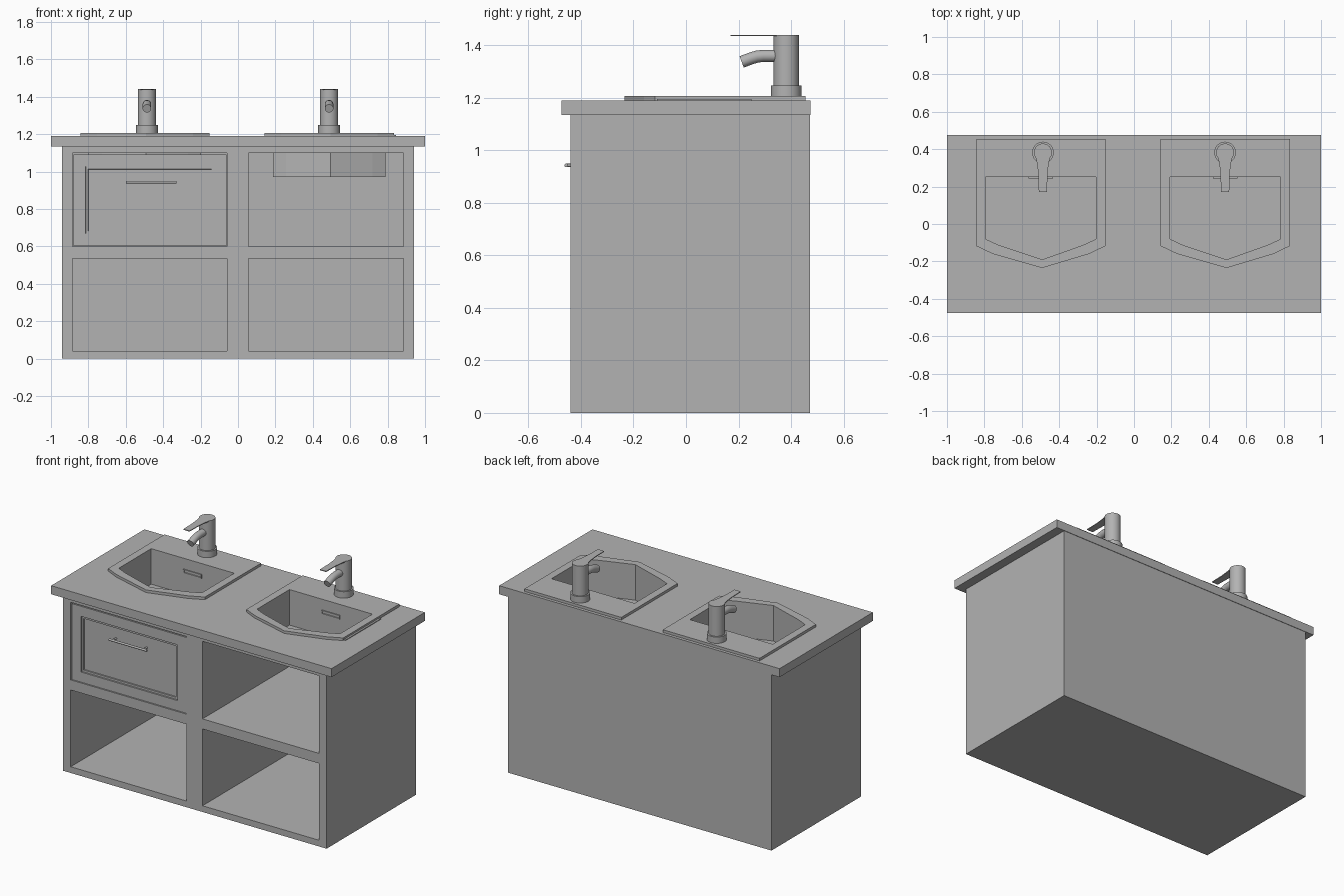
import bpy, bmesh, math
from mathutils import Vector

if "Cube" in bpy.data.objects:
    bpy.data.objects.remove(bpy.data.objects["Cube"], do_unlink=True)

grey = bpy.data.materials.new("plain grey")
grey.use_nodes = True
grey.diffuse_color = (0.45, 0.45, 0.45, 1)
grey.node_tree.nodes["Principled BSDF"].inputs["Base Color"].default_value = (0.45, 0.45, 0.45, 1)


def finish(name, bm, smooth=False):
    bmesh.ops.recalc_face_normals(bm, faces=bm.faces)
    mesh = bpy.data.meshes.new(name)
    bm.to_mesh(mesh)
    bm.free()
    mesh.materials.append(grey)
    obj = bpy.data.objects.new(name, mesh)
    bpy.context.collection.objects.link(obj)
    if smooth:
        bpy.ops.object.select_all(action="DESELECT")
        obj.select_set(True)
        bpy.context.view_layer.objects.active = obj
        bpy.ops.object.shade_smooth_by_angle(angle=math.radians(35))
    return obj


def loft(name, rings, smooth=False):
    """Skin a stack of equal-length closed rings and cap both ends."""
    bm = bmesh.new()
    rows = [[bm.verts.new(p) for p in ring] for ring in rings]
    n = len(rows[0])
    for a, b in zip(rows, rows[1:]):
        for i in range(n):
            j = (i + 1) % n
            bm.faces.new((a[i], a[j], b[j], b[i]))
    bm.faces.new(rows[0][::-1])
    bm.faces.new(rows[-1])
    return finish(name, bm, smooth)


def level(points, z, cx=0, cy=0):
    return [(x + cx, y + cy, z) for x, y in points]


def box(name, x0, x1, y0, y1, z0, z1, insets=()):
    """Box whose front face can be inset in (width, depth) steps."""
    bm = bmesh.new()
    bmesh.ops.create_cube(bm, size=1)
    for v in bm.verts:
        v.co = Vector((x1 if v.co.x > 0 else x0,
                       y1 if v.co.y > 0 else y0,
                       z1 if v.co.z > 0 else z0))
    bm.normal_update()
    front = [f for f in bm.faces if f.normal.y < -0.9]
    for width, depth in insets:
        bmesh.ops.inset_region(bm, faces=front, thickness=width, depth=depth,
                               use_even_offset=True)
    return finish(name, bm)


def circle(r, n=32):
    return [(r * math.cos(2 * math.pi * i / n), r * math.sin(2 * math.pi * i / n))
            for i in range(n)]


def tube(name, path, r, cx, n=20):
    """Round tube along a path in the y-z plane."""
    rings = []
    for i, (y, z) in enumerate(path):
        a, b = path[max(i - 1, 0)], path[min(i + 1, len(path) - 1)]
        d = Vector((0, b[0] - a[0], b[1] - a[1])).normalized()
        up = Vector((0, -d.z, d.y))
        rings.append([Vector((cx, y, z)) + Vector((u, 0, 0)) + up * v
                      for u, v in circle(r, n)])
    return loft(name, rings, True)


def cut(obj, cutters):
    for c in cutters:
        c.hide_render = True
        mod = obj.modifiers.new("cut", "BOOLEAN")
        mod.operation = "DIFFERENCE"
        mod.solver = "EXACT"
        mod.object = c
    bpy.context.view_layer.update()
    graph = bpy.context.evaluated_depsgraph_get()
    mesh = bpy.data.meshes.new_from_object(obj.evaluated_get(graph))
    obj.modifiers.clear()
    obj.data = mesh


def mirrored(half, tip):
    """Close a half outline (back to front) around its front tip."""
    return [(-x, y) for x, y in half] + [tip] + half[::-1]


# Sink outlines
rim = mirrored([(0.345, 0.455), (0.345, -0.118), (0.257, -0.16)], (0.007, -0.235))
bowl = mirrored([(0.296, 0.25), (0.296, -0.08), (0.227, -0.112)], (0.007, -0.19))
shell = [(x * 1.015, y + (0.004 if y > 0 else -0.004)) for x, y in bowl]
hole = [(x * 1.008, y + (0.002 if y > 0 else -0.002)) for x, y in bowl]

# Cabinet and countertop
cabinet = box("cabinet", -0.94, 0.94, -0.44, 0.472, 0, 1.135)
countertop = box("countertop", -1, 1, -0.475, 0.475, 1.135, 1.19)
compartments = [box("compartment_cutter", x0, x1, -0.6, 0.45, z0, z1)
                for x0, x1 in ((-0.885, -0.058), (0.055, 0.885))
                for z0, z1 in ((0.04, 0.535), (0.6, 1.1))]
sink_x = {"right": -0.498, "left": 0.488}
holes = [loft("sink_cutter", [level(hole, 1.0, cx), level(hole, 1.3, cx)])
         for cx in sink_x.values()]
cut(cabinet, compartments + holes)
cut(countertop, holes)
for c in compartments + holes:
    bpy.data.objects.remove(c, do_unlink=True)

# Drawer with a recessed panel, and its handle
box("drawer_front", -0.88, -0.062, -0.436, -0.41, 0.603, 1.092,
    ((0.065, 0), (0.001, -0.008), (0.013, 0), (0.001, -0.007)))
loft("drawer_handle_bar", [[(x, -0.456 + u, 0.943 + v) for u, v in circle(0.007, 12)]
                           for x in (-0.6, -0.33)], True)
for x in (-0.575, -0.355):
    tube("drawer_handle_post", [(-0.455, 0.943), (-0.415, 0.943)], 0.006, x, 12)

# Lever outline: round head narrowing to a flat grip
arc = [(0.048 * math.cos(math.radians(a)), 0.048 * math.sin(math.radians(a)))
       for a in range(-40, 221, 13)]
grip = [(0.03, -0.065), (0.024, -0.12), (0.022, -0.212)]
lever = arc + [(-x, y) for x, y in grip] + grip[::-1]

for side, cx in sink_x.items():
    # Sink with rim and bowl
    loft(side + "_sink", [level(shell, 0.97, cx), level(shell, 1.19, cx),
                          level(rim, 1.19, cx), level(rim, 1.207, cx),
                          level(bowl, 1.207, cx), level(bowl, 0.978, cx)])
    box(side + "_overflow", cx - 0.065, cx + 0.065, 0.244, 0.252, 1.112, 1.138,
        ((0.006, 0), (0.001, -0.005)))

    # Faucet
    fx, fy = math.copysign(0.487, cx), 0.382
    loft(side + "_faucet_base", [level(circle(0.058), z, fx, fy) for z in (1.205, 1.248)], True)
    loft(side + "_faucet_body", [level(circle(0.048), z, fx, fy) for z in (1.246, 1.436)], True)
    loft(side + "_faucet_lever", [level(lever, z, fx, fy) for z in (1.435, 1.44)])
    tube(side + "_faucet_spout", [(0.36, 1.36), (0.295, 1.36), (0.27, 1.357),
                                  (0.25, 1.351), (0.212, 1.337)], 0.023, fx)

# Thin strip beside the left sink
box("sink_side_strip", 0.8, 0.845, -0.11, 0.25, 1.188, 1.195)
